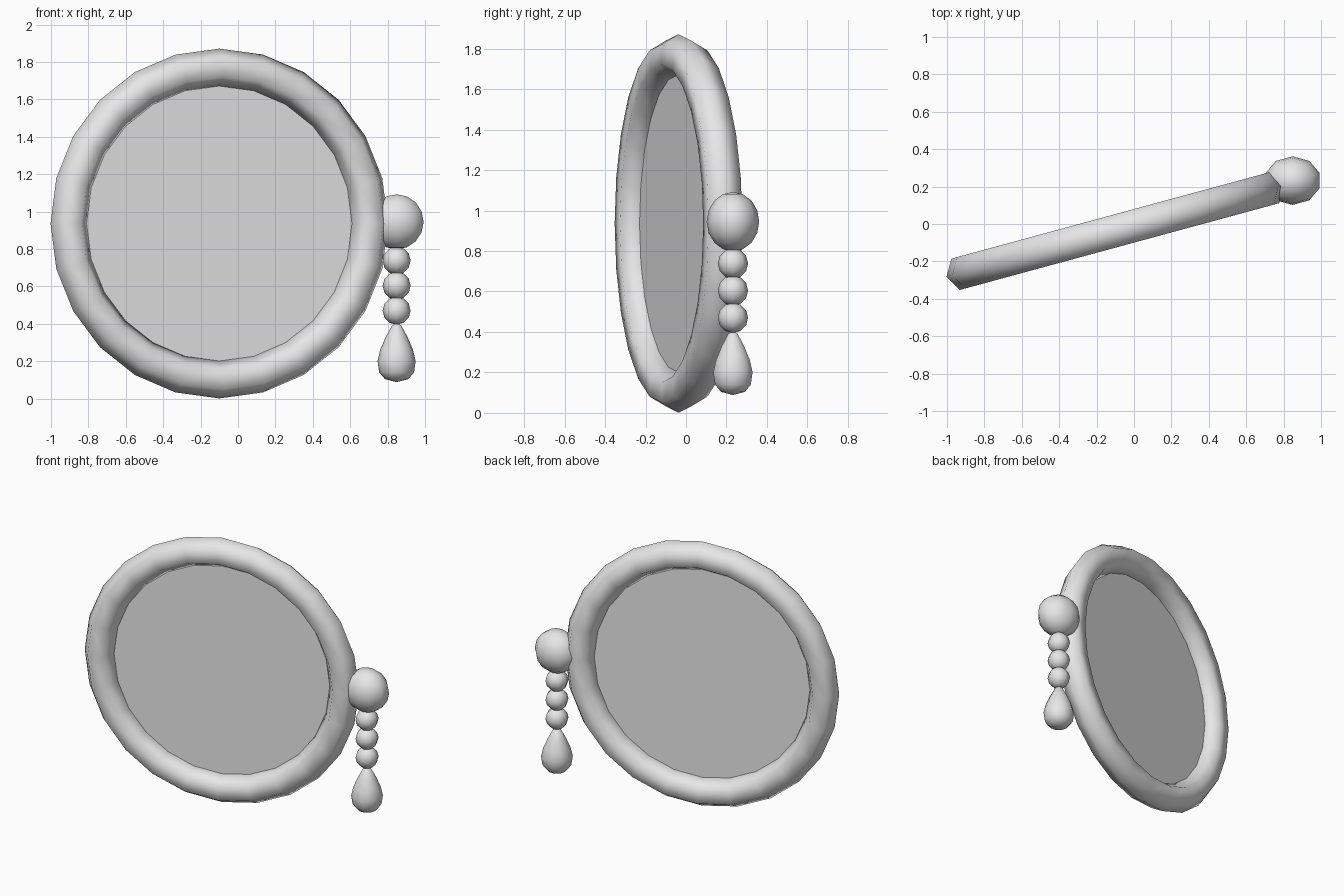
import bpy, bmesh, math
from mathutils import Matrix, Vector

if "Cube" in bpy.data.objects:
    bpy.data.objects.remove(bpy.data.objects["Cube"])

grey = bpy.data.materials.new("pale_grey")
grey.diffuse_color = (0.8, 0.8, 0.8, 1)
grey.use_nodes = True
grey.node_tree.nodes["Principled BSDF"].inputs["Base Color"].default_value = grey.diffuse_color

TURN = math.radians(15.2)          # the frame is turned about the vertical
CENTRE = Vector((-0.1, -0.037, 0.936))
HANG_X, HANG_Y = 0.848, 0.232      # axis of the hanging ornament


def finish(obj, name, smooth=True):
    obj.name = name
    obj.data.materials.clear()
    obj.data.materials.append(grey)
    for p in obj.data.polygons:
        p.use_smooth = smooth
    return obj


def ball(name, z, radii, segments, rings):
    bpy.ops.mesh.primitive_uv_sphere_add(segments=segments, ring_count=rings,
                                         radius=1, location=(HANG_X, HANG_Y, z))
    obj = bpy.context.object
    obj.scale = radii
    return finish(obj, name)


def lathe(name, profile, segments):
    # revolve (radius, z) pairs around the ornament axis
    bm = bmesh.new()
    verts = [bm.verts.new((r, 0, z)) for r, z in profile]
    edges = [bm.edges.new(pair) for pair in zip(verts, verts[1:])]
    bmesh.ops.spin(bm, geom=verts + edges, cent=(0, 0, 0), axis=(0, 0, 1),
                   angle=math.tau, steps=segments)
    bmesh.ops.remove_doubles(bm, verts=bm.verts, dist=1e-4)
    bmesh.ops.recalc_face_normals(bm, faces=bm.faces)
    mesh = bpy.data.meshes.new(name)
    bm.to_mesh(mesh)
    bm.free()
    obj = bpy.data.objects.new(name, mesh)
    bpy.context.collection.objects.link(obj)
    obj.location = (HANG_X, HANG_Y, 0)
    return finish(obj, name)


# Round frame, six-sided in section
stand = Matrix.Rotation(TURN, 4, 'Z') @ Matrix.Rotation(math.pi / 2, 4, 'X')
bpy.ops.mesh.primitive_torus_add(major_segments=24, minor_segments=6,
                                 major_radius=0.835, minor_radius=0.1)
frame = finish(bpy.context.object, "round_frame")
frame.matrix_world = Matrix.Translation(CENTRE) @ stand

# Flat pane filling the frame
bpy.ops.mesh.primitive_circle_add(vertices=24, radius=0.745, fill_type='NGON')
pane = finish(bpy.context.object, "pane", smooth=False)
pane.matrix_world = Matrix.Translation(CENTRE) @ stand @ Matrix.Rotation(math.pi / 2, 4, 'Z')

# Knob at the side of the frame
ball("knob", 0.945, (0.152, 0.13, 0.147), 10, 8)

# String of beads below the knob
for i in range(3):
    ball(f"bead_{i + 1}", 0.738 - 0.134 * i, (0.075, 0.075, 0.075), 8, 6)

# Drop at the end of the string
lathe("drop", [(0, 0.405), (0.025, 0.39), (0.058, 0.33), (0.088, 0.26),
               (0.102, 0.2), (0.093, 0.14), (0.062, 0.104), (0, 0.088)], 10)
